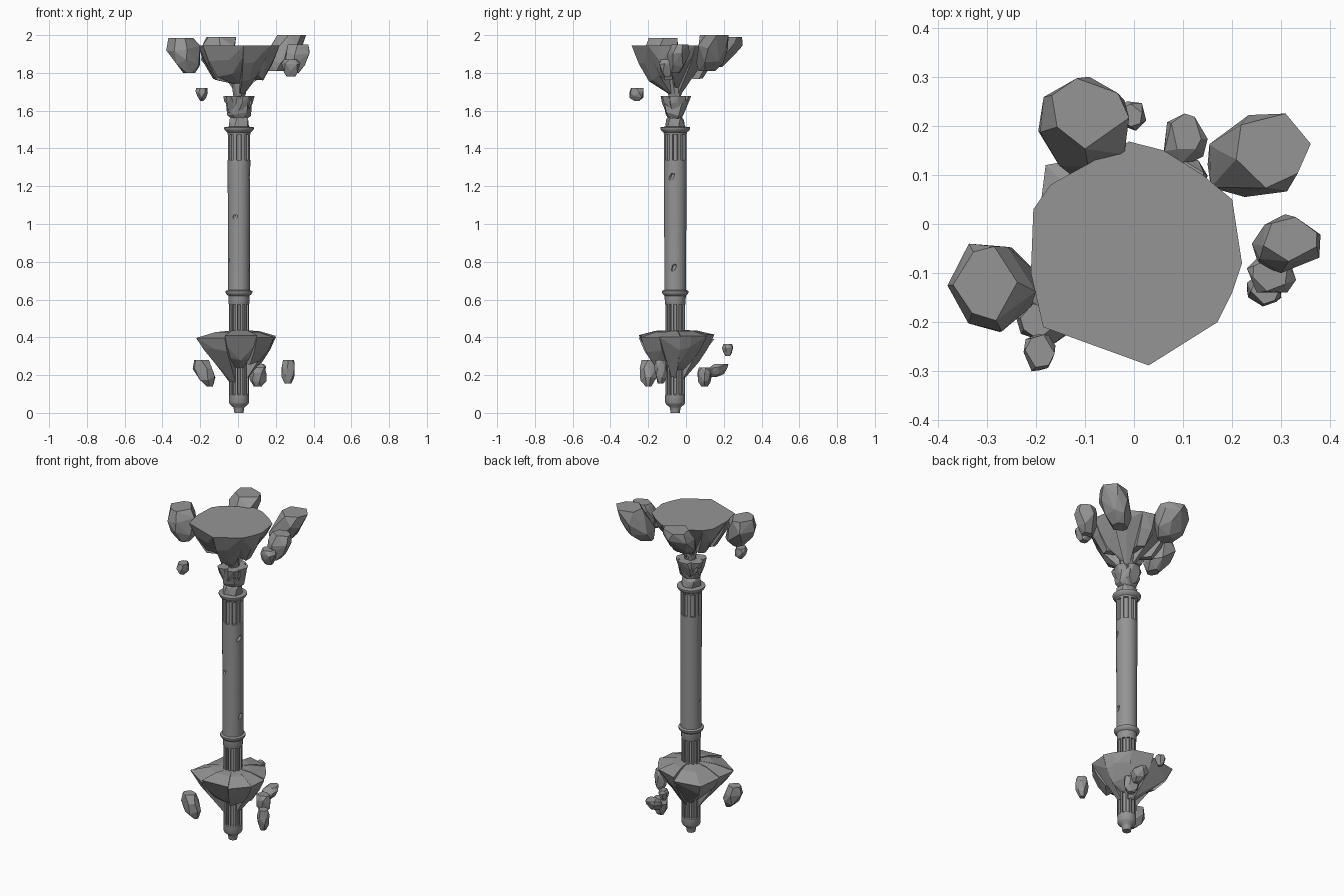
import bpy, bmesh, math, random
from mathutils import Vector

cube = bpy.data.objects.get("Cube")
if cube:
    bpy.data.objects.remove(cube, do_unlink=True)

stone = bpy.data.materials.new("grey_stone")
stone.use_nodes = True
GREY = (0.3, 0.3, 0.3, 1)
stone.diffuse_color = GREY
stone.node_tree.nodes["Principled BSDF"].inputs["Base Color"].default_value = GREY

CX, CY = 0.005, -0.057   # column axis
TAU = math.tau


def finish(name, bm, smooth=False):
    bmesh.ops.recalc_face_normals(bm, faces=bm.faces)
    mesh = bpy.data.meshes.new(name)
    bm.to_mesh(mesh)
    bm.free()
    mesh.materials.append(stone)
    ob = bpy.data.objects.new(name, mesh)
    bpy.context.collection.objects.link(ob)
    if smooth:
        bpy.ops.object.select_all(action='DESELECT')
        ob.select_set(True)
        bpy.context.view_layer.objects.active = ob
        bpy.ops.object.shade_smooth_by_angle(angle=math.radians(32))
    return ob


def hull(name, points):
    bm = bmesh.new()
    for p in points:
        bm.verts.new(p)
    res = bmesh.ops.convex_hull(bm, input=bm.verts)
    loose = [v for v in bm.verts if not v.link_faces]
    bmesh.ops.delete(bm, geom=loose, context='VERTS')
    bmesh.ops.dissolve_limit(bm, angle_limit=0.12, verts=bm.verts, edges=bm.edges)
    return finish(name, bm)


def loft(name, rings, smooth=True):
    """Skin a stack of equal-length rings and cap both ends."""
    bm = bmesh.new()
    loops = [[bm.verts.new(p) for p in ring] for ring in rings]
    n = len(loops[0])
    for a, b in zip(loops, loops[1:]):
        for i in range(n):
            j = (i + 1) % n
            bm.faces.new((a[i], a[j], b[j], b[i]))
    bm.faces.new(loops[0])
    bm.faces.new(loops[-1])
    return finish(name, bm, smooth)


def circle(r, z, n=32):
    return [(CX + r * math.cos(TAU * i / n), CY + r * math.sin(TAU * i / n), z) for i in range(n)]


def lathe(name, profile):
    return loft(name, [circle(r, z) for r, z in profile])


def flutes(name, r, depth, z0, z1, count):
    """Drum with upright ribs separated by sunken slots."""
    ring = []
    for k in range(count):
        for f, rad in ((-.2, r), (0, r), (.2, r), (.22, r - depth), (.5, r - depth), (.78, r - depth)):
            a = TAU * (k + .5 + f) / count - TAU / 4
            ring.append((CX + rad * math.cos(a), CY + rad * math.sin(a)))
    return loft(name, [[(x, y, z) for x, y in ring] for z in (z0, z1)])


def rock(name, lo, hi, seed, lean=(0, 0), foot=.45, head=.75):
    """Faceted boulder fitted to a box; lean moves its head sideways."""
    rnd = random.Random(seed)
    pts = []
    for t, r in ((0, foot), (.3, .85), (.7, 1), (1, head)):
        turn = rnd.random()
        for k in range(6):
            a = TAU * (k + turn + rnd.uniform(-.25, .25)) / 6
            q = r * rnd.uniform(.85, 1.05)
            h = t + (rnd.uniform(-.09, .09) if 0 < t < 1 else 0)
            pts.append(Vector((q * math.cos(a) + lean[0] * t, q * math.sin(a) + lean[1] * t, h)))
    mn = [min(p[i] for p in pts) for i in range(3)]
    mx = [max(p[i] for p in pts) for i in range(3)]
    return hull(name, [[lo[i] + (p[i] - mn[i]) / (mx[i] - mn[i]) * (hi[i] - lo[i])
                        for i in range(3)] for p in pts])


def shards(name, rim, top, slope, bulge, floor, inner, seed, wobble=0):
    """Ring of wedge stones hanging below an outline and tapering to the axis."""
    rnd = random.Random(seed)
    n = len(rim)
    axis = Vector((CX, CY))
    for k in range(0, n, 2):
        arc = [Vector(rim[(k + j) % n]) - axis for j in range(3)]
        lift = rnd.uniform(-wobble, wobble)
        low = rnd.uniform(*floor)
        pts = [(CX, CY, top + slope)]
        for j, p in enumerate(arc):
            drop = bulge * rnd.uniform(.7, 1.3)
            side = .9 if j == 1 else .84
            pts.append((*(axis + p), top + lift))
            pts.append((*(axis + p * .55), top + lift * .5 + slope * .8))
            pts.append((*(axis + p * side), top + lift - drop))
            pts.append((*(axis + p * side * .72), top - drop * 2))
            pts.append((*(axis + p.normalized() * inner), low))
        pts.append((CX, CY, low))
        hull(f"{name}_{k // 2 + 1}", pts)


# Column: foot, drums, moulded rings and shaft
lathe("column_foot", [(.024, 0), (.028, .025), (.03, .03), (.048, .045), (.053, .055),
                      (.053, .095), (.046, .1)])
flutes("lower_flutes", .053, .012, .095, .58, 12)
lathe("lower_collar", [(.053, .575), (.055, .58), (.056, .62), (.066, .628), (.071, .638),
                       (.071, .645), (.06, .65)])
shaft = lathe("shaft", [(.058, .64), (.058, .9), (.059, 1.1), (.06, 1.34)])
flutes("upper_flutes", .06, .012, 1.33, 1.485, 8)
lathe("upper_collar", [(.06, 1.475), (.062, 1.485), (.074, 1.495), (.079, 1.505),
                       (.079, 1.512), (.05, 1.516)])

# Chips broken out of the shaft
for k, (ang, z) in enumerate(((-1.95, 1.03), (-.3, 1.25), (-.1, .77), (3.4, .8))):
    x, y = CX + .063 * math.cos(ang), CY + .063 * math.sin(ang)
    cutter = rock("chip_cutter", (x - .016, y - .016, z - .018), (x + .016, y + .016, z + .018), k, (.8, .8))
    cutter.hide_render = True
    mod = shaft.modifiers.new("chip", 'BOOLEAN')
    mod.operation = 'DIFFERENCE'
    mod.object = cutter
    bpy.context.view_layer.objects.active = shaft
    bpy.ops.object.modifier_apply(modifier=mod.name)
    bpy.data.objects.remove(cutter, do_unlink=True)

# Broken neck and cup above the column
def stump(name, r, z0, z1, seed, **kw):
    rock(name, (CX - r, CY - r, z0), (CX + r, CY + r, z1), seed, **kw)

stump("neck_stone", .055, 1.5, 1.58, 3, foot=1.1, head=.5)
stump("cup_core", .068, 1.545, 1.675, 5, foot=.4, head=1)
for k in range(5):
    a = TAU * k / 5 + .3
    x, y = CX + .042 * math.cos(a), CY + .042 * math.sin(a)
    rock(f"cup_stone_{k + 1}", (x - .043, y - .043, 1.56 + .012 * (k % 3)),
         (x + .043, y + .043, 1.678), 20 + k, (math.cos(a), math.sin(a)), .3, .9)
stump("upper_neck", .045, 1.64, 1.8, 8, foot=.5, head=1.1)

# Flat-topped crown made of hanging wedges
crown_rim = [(.2, .05), (.14, .1), (.06, .15), (-.01, .168), (-.08, .13), (-.1, .1), (-.17, .08),
             (-.205, .03), (-.21, -.1), (-.19, -.14), (-.185, -.21), (-.05, -.25), (.03, -.288),
             (.09, -.24), (.17, -.2), (.2, -.14), (.22, -.08), (.18, -.03)]
shards("crown_wedge", crown_rim, 1.945, 0, .075, (1.68, 1.78), .035, 4)

# Rock collar round the lower column
collar_rim = [(.2, -.03), (.17, .03), (.11, .11), (.05, .12), (-.02, .15), (-.1, .1), (-.18, .12),
              (-.17, .03), (-.2, -.04), (-.17, -.09), (-.22, -.15), (-.14, -.2), (-.07, -.25),
              (.02, -.23), (.1, -.24), (.14, -.17), (.19, -.14), (.17, -.08)]
shards("collar_wedge", collar_rim, .41, .03, .06, (.16, .28), .05, 11, .025)

# Boulders floating round the crown
rock("left_boulder", (-.38, -.22, 1.8), (-.2, -.04, 1.985), 31, (-.5, .2), .4, .75)
rock("back_boulder", (-.195, .1, 1.83), (-.01, .3, 1.99), 32, (.1, .9), .5, .8)
rock("back_right_boulder", (.15, .055, 1.81), (.36, .225, 2), 33, (.9, .5), .5, .9)
rock("right_boulder", (.24, -.1, 1.8), (.38, .02, 1.95), 34, (.4, .5), .5, .85)
rock("right_pebble", (.23, -.14, 1.78), (.33, -.06, 1.87), 35)
rock("front_pebble", (-.225, -.3, 1.65), (-.16, -.225, 1.72), 36, (0, 0), .25, .9)

# Boulders floating round the collar
rock("low_left_boulder", (-.24, -.245, .14), (-.12, -.15, .28), 41, (-.8, 0), .3, .7)
rock("low_right_boulder", (.23, -.168, .155), (.3, -.1, .28), 42)
rock("low_back_boulder", (.055, .06, .14), (.15, .14, .24), 43)
rock("low_back_slab", (.06, .11, .19), (.15, .225, .26), 44, (.3, .8))
rock("low_back_pebble", (-.03, .19, .3), (.025, .25, .365), 45)
